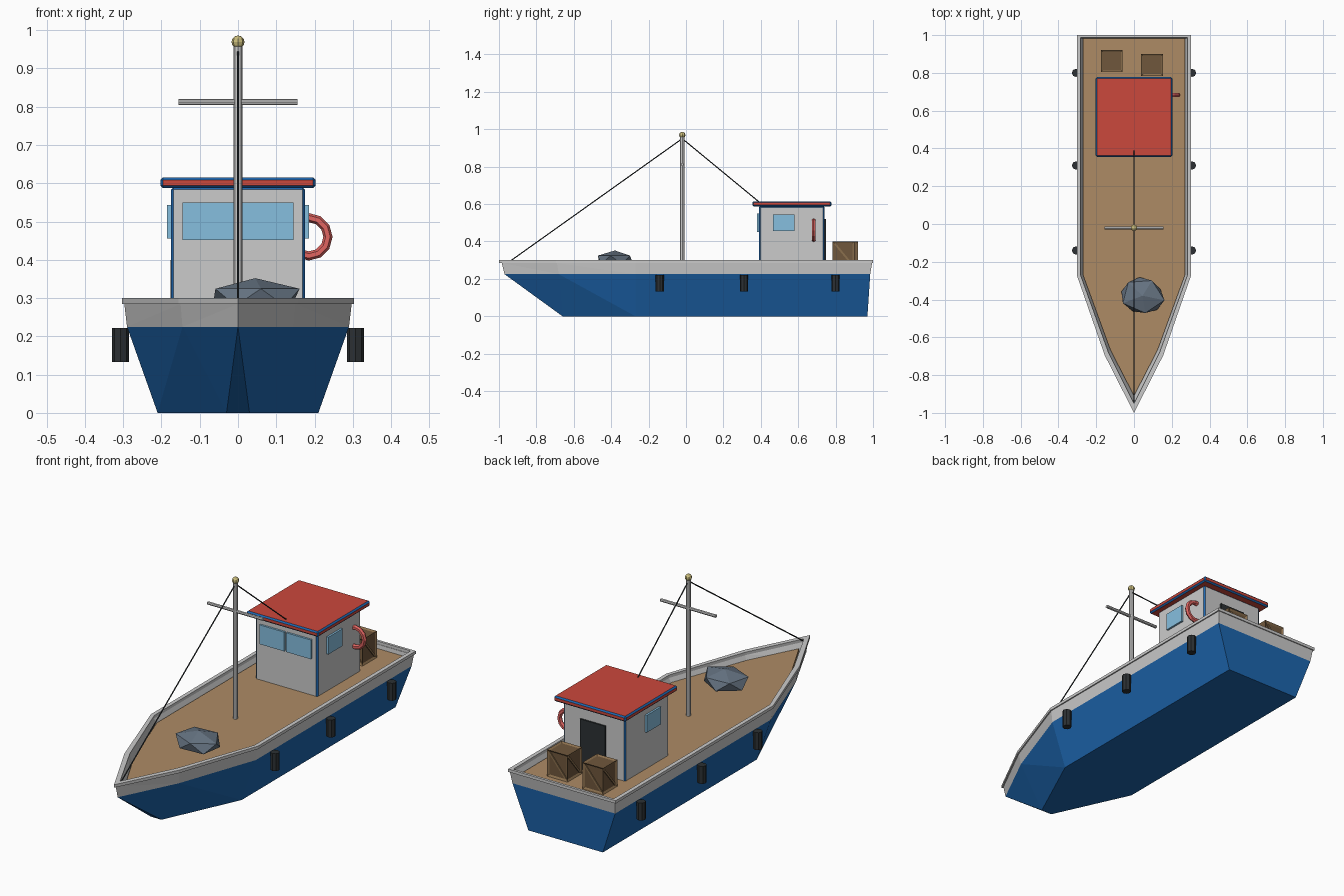
import bpy, bmesh, math, random
from mathutils import Vector

if "Cube" in bpy.data.objects:
    bpy.data.objects.remove(bpy.data.objects["Cube"])

def material(name, r, g, b):
    m = bpy.data.materials.new(name)
    m.diffuse_color = (r, g, b, 1)
    m.use_nodes = True
    m.node_tree.nodes["Principled BSDF"].inputs["Base Color"].default_value = m.diffuse_color
    return m

BLUE = material("blue_paint", .012, .13, .42)
WHITE = material("white_paint", .68, .69, .71)
DECK = material("deck_wood", .42, .26, .13)
RED = material("red_paint", .60, .065, .045)
GLASS = material("glass", .24, .52, .74)
BLACK = material("rubber", .025, .03, .033)
ROCK = material("net_grey", .13, .17, .22)
FRAME = material("crate_frame", .26, .16, .075)
PANEL = material("crate_panel", .16, .095, .045)
RING = material("ring_red", .75, .13, .12)
BRASS = material("brass", .58, .5, .2)
METAL = material("mast_metal", .55, .56, .55)

def finish(name, bm, *mats):
    me = bpy.data.meshes.new(name)
    bm.to_mesh(me)
    bm.free()
    ob = bpy.data.objects.new(name, me)
    bpy.context.collection.objects.link(ob)
    for m in mats:
        me.materials.append(m)
    return ob

def box(name, x, y, z, *mats):
    """Box from (min, max) ranges."""
    bm = bmesh.new()
    bmesh.ops.create_cube(bm, size=1)
    for v in bm.verts:
        v.co = [r[0] + (c + .5) * (r[1] - r[0]) for r, c in zip((x, y, z), v.co)]
    return finish(name, bm, *mats)

def rod(name, a, b, r, mat, sides=8):
    a, b = Vector(a), Vector(b)
    bm = bmesh.new()
    bmesh.ops.create_cone(bm, cap_ends=True, segments=sides, radius1=r, radius2=r, depth=(b - a).length)
    ob = finish(name, bm, mat)
    ob.location = (a + b) / 2
    ob.rotation_euler = (b - a).to_track_quat('Z', 'Y').to_euler()
    return ob

def ring(w, mx, my, bow, stern, z):
    """Half outline of the boat at height z, stern centre to bow."""
    return [(0, stern, z), (w, stern, z), (w, -.27, z), (mx, my, z), (0, bow, z)]

def loft(name, rings, mat, cyclic=False):
    """Skin half outlines on both sides; capped, or closed as a band."""
    bm = bmesh.new()
    for s in (1, -1):
        vs = [[bm.verts.new((s * x, y, z)) for x, y, z in r] for r in rings]
        pairs = list(zip(vs, vs[1:])) + ([(vs[-1], vs[0])] if cyclic else [])
        for a, b in pairs:
            for i in range(len(a) - 1):
                bm.faces.new((a[i], a[i + 1], b[i + 1]))
                bm.faces.new((a[i], b[i + 1], b[i]))
        if not cyclic:
            bm.faces.new(vs[0])
            bm.faces.new(vs[-1])
    bmesh.ops.remove_doubles(bm, verts=bm.verts, dist=1e-5)
    bmesh.ops.recalc_face_normals(bm, faces=bm.faces)
    return finish(name, bm, mat)

# Hull, bulwark, cap rail and deck
loft("hull", [ring(.21, .03, -.66, -.66, .97, 0), ring(.29, .145, -.68, -.97, .985, .225)], BLUE)
loft("bulwark", [ring(.29, .145, -.68, -.97, .985, .225), ring(.297, .15, -.69, -.985, .995, .285),
                 ring(.285, .138, -.675, -.955, .985, .285), ring(.265, .122, -.665, -.90, .98, .24)], WHITE, True)
loft("cap_rail", [ring(.303, .155, -.695, -1, 1, .285), ring(.303, .155, -.695, -1, 1, .30),
                  ring(.283, .137, -.675, -.95, .987, .30), ring(.283, .137, -.675, -.95, .987, .285)], WHITE, True)
loft("deck", [ring(.27, .125, -.667, -.91, .982, .235), ring(.27, .125, -.667, -.91, .982, .265)], DECK)

# Cabin and roof with blue bevelled trim
cabin = box("cabin", (-.175, .175), (.39, .74), (.255, .59), WHITE, BLUE)
roof = box("cabin_roof", (-.203, .203), (.355, .778), (.587, .615), RED, BLUE)
for ob in (cabin, roof):
    bev = ob.modifiers.new("trim", 'BEVEL')
    bev.width, bev.segments, bev.material = .007, 1, 1

# Windows and door
for s, side in ((-1, "left"), (1, "right")):
    box("front_window_" + side, sorted((s * .006, s * .145)), (.38, .395), (.452, .55), GLASS)
    box("side_window_" + side, sorted((s * .17, s * .185)), (.465, .58), (.455, .543), GLASS)
box("cabin_door", (-.068, .075), (.73, .748), (.26, .52), BLACK)

# Life ring standing out from the right cabin wall
bpy.ops.mesh.primitive_torus_add(major_segments=12, minor_segments=6, major_radius=.05, minor_radius=.012,
                                 location=(.185, .683, .46), rotation=(math.pi / 2, 0, 0))
bpy.context.object.name = "life_ring"
bpy.context.object.data.materials.append(RING)

# Mast, crossbar, top ball and stays
rod("mast", (0, -.02, .26), (0, -.02, .965), .012, METAL)
rod("crossbar", (-.156, -.02, .812), (.156, -.02, .812), .008, METAL)
rod("bow_stay", (0, -.02, .95), (0, -.94, .295), .003, BLACK, 6)
rod("cabin_stay", (0, -.02, .95), (0, .39, .612), .003, BLACK, 6)
bm = bmesh.new()
bmesh.ops.create_uvsphere(bm, u_segments=8, v_segments=6, radius=.017)
finish("mast_ball", bm, BRASS).location = (0, -.02, .969)

# Low faceted heap on the foredeck
random.seed(3)
bm = bmesh.new()
bmesh.ops.create_icosphere(bm, subdivisions=1, radius=1)
for v in bm.verts:
    v.co.xy *= random.uniform(.94, 1.06)
heap = finish("net_heap", bm, ROCK)
heap.scale = (.125, .108, .05)
heap.rotation_euler.z = -.2
heap.location = (.045, -.38, .302)

# Crates: recessed panels with a diagonal brace on each side
def crate(name, x, y, w=.116, h=.135):
    box_ob = box(name, (x - w / 2, x + w / 2), (y - w / 2, y + w / 2), (.265, .265 + h), FRAME, PANEL)
    bm = bmesh.new()
    bm.from_mesh(box_ob.data)
    sides = list(bm.faces)
    bmesh.ops.inset_individual(bm, faces=sides, thickness=.013, depth=-.006)
    for f in sides:
        f.material_index = 1
    bm.to_mesh(box_ob.data)
    bm.free()
    a, zc = w / 2 - .012, .265 + h / 2
    length = math.hypot(2 * a, h - .024)
    for i in range(4):
        t = i * math.pi / 2
        brace = box(f"{name}_brace_{i + 1}", (-length / 2, length / 2), (-.003, .003), (-.005, .005), FRAME)
        d = w / 2 - .004
        brace.location = (x + d * math.sin(t), y - d * math.cos(t), zc)
        brace.rotation_euler = (0, math.atan2(h - .024, 2 * a), t)

crate("crate_left", -.118, .862)
crate("crate_right", .096, .842)

# Fenders along both sides
for s, side in ((-1, "left"), (1, "right")):
    for i, y in enumerate((-.14, .31, .80)):
        rod(f"fender_{side}_{i + 1}", (s * .307, y, .133), (s * .307, y, .222), .022, BLACK)
